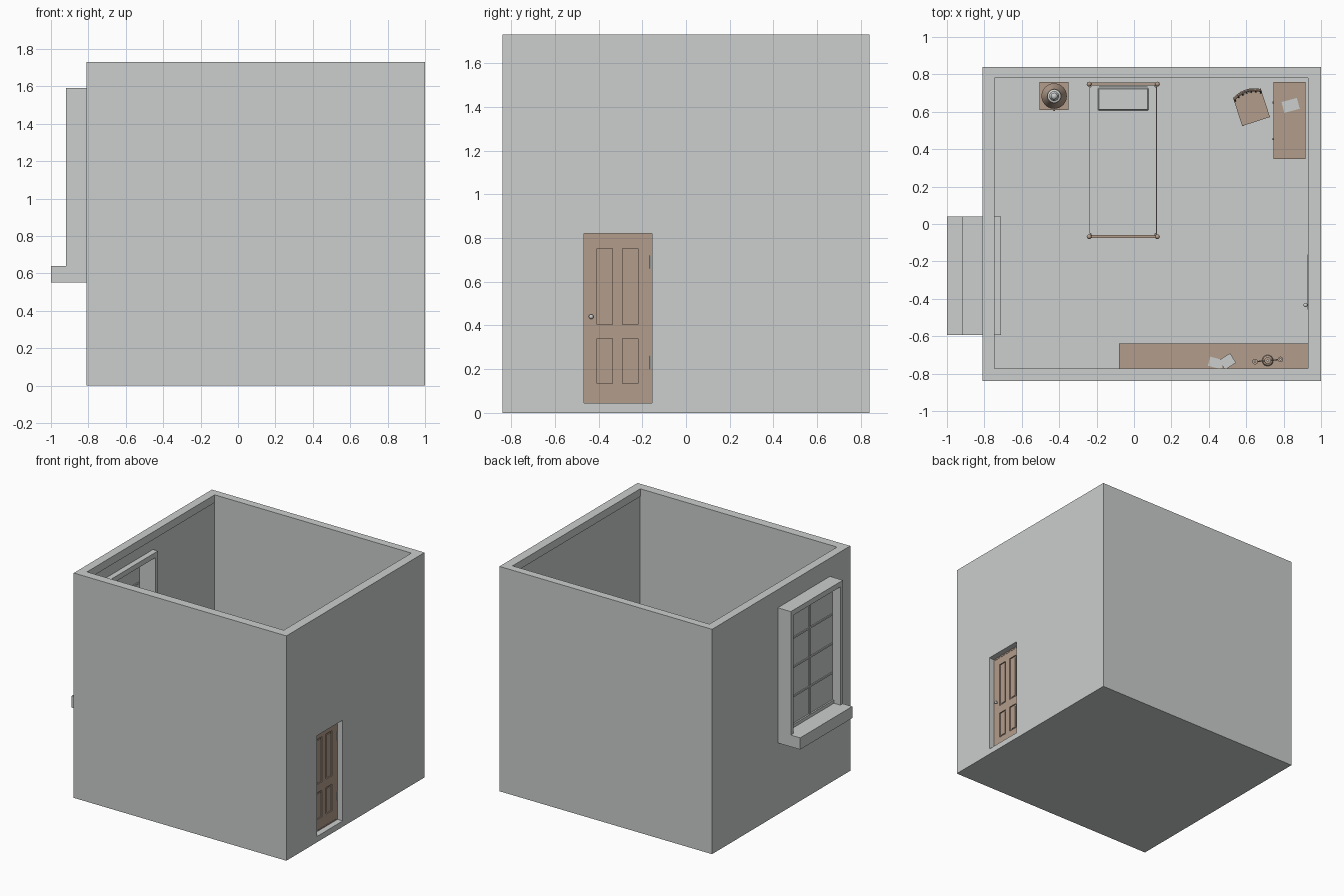
import bpy, bmesh, math
from mathutils import Matrix, Vector

if "Cube" in bpy.data.objects:
    bpy.data.objects.remove(bpy.data.objects["Cube"])


def material(name, rgb):
    m = bpy.data.materials.new(name)
    m.diffuse_color = (*rgb, 1)
    m.use_nodes = True
    m.node_tree.nodes["Principled BSDF"].inputs["Base Color"].default_value = m.diffuse_color
    return m


GREY = material("plaster_grey", (0.60, 0.62, 0.61))
WOOD = material("warm_wood", (0.45, 0.34, 0.265))


class Part:
    """Collects primitives into one named object."""
    def __init__(self, name, mat, matrix=Matrix()):
        self.name, self.mat, self.matrix = name, mat, matrix
        self.bm = bmesh.new()

    def box(self, x0, x1, y0, y1, z0, z1, turn=0):
        m = (Matrix.Translation(((x0 + x1) / 2, (y0 + y1) / 2, (z0 + z1) / 2))
             @ Matrix.Rotation(turn, 4, 'Z') @ Matrix.Diagonal((x1 - x0, y1 - y0, z1 - z0, 1)))
        bmesh.ops.create_cube(self.bm, size=1, matrix=m)
        return self

    def rod(self, a, b, r, r2=None, n=12):
        a, b = Vector(a), Vector(b)
        d = b - a
        m = Matrix.Translation((a + b) / 2) @ d.to_track_quat('Z', 'Y').to_matrix().to_4x4()
        bmesh.ops.create_cone(self.bm, cap_ends=True, segments=n, radius1=r,
                              radius2=r if r2 is None else r2, depth=d.length, matrix=m)
        return self

    def ball(self, c, r):
        bmesh.ops.create_uvsphere(self.bm, u_segments=12, v_segments=8, radius=r,
                                  matrix=Matrix.Translation(c))
        return self

    def lathe(self, x, y, profile, n=24):
        vs = [self.bm.verts.new((x + r, y, z)) for r, z in profile]
        es = [self.bm.edges.new(p) for p in zip(vs, vs[1:])]
        bmesh.ops.spin(self.bm, geom=vs + es, cent=(x, y, 0), axis=(0, 0, 1),
                       angle=math.tau, steps=n, use_merge=True)
        bmesh.ops.remove_doubles(self.bm, verts=self.bm.verts[:], dist=1e-5)
        bmesh.ops.recalc_face_normals(self.bm, faces=self.bm.faces[:])
        return self

    def done(self, smooth=False):
        me = bpy.data.meshes.new(self.name)
        self.bm.to_mesh(me)
        self.bm.free()
        me.materials.append(self.mat)
        ob = bpy.data.objects.new(self.name, me)
        bpy.context.collection.objects.link(ob)
        ob.matrix_world = self.matrix
        bpy.ops.object.select_all(action='DESELECT')
        ob.select_set(True)
        bpy.context.view_layer.objects.active = ob
        if smooth:
            bpy.ops.object.shade_smooth_by_angle(angle=math.radians(35))
        return ob


FLOOR = 0.045

# room shell with cavity, window opening and door opening
shell = Part("room_shell", GREY).box(-0.81, 1, -0.84, 0.84, 0, 1.73).done()
cuts = [(-0.745, 0.93, -0.772, 0.78, FLOOR, 1.9),
        (-0.752, 0.937, -0.779, 0.787, FLOOR, 1.67),
        (-0.95, -0.6, -0.575, 0.025, 0.64, 1.575),
        (0.8, 1.1, -0.467, -0.155, FLOOR, 0.82)]
for c in cuts:
    cutter = Part("opening_cutter", GREY).box(*c).done()
    cutter.hide_render = True
    bpy.context.view_layer.objects.active = shell
    mod = shell.modifiers.new("opening", 'BOOLEAN')
    mod.operation, mod.object, mod.solver = 'DIFFERENCE', cutter, 'EXACT'
    bpy.ops.object.modifier_apply(modifier=mod.name)
    bpy.data.objects.remove(cutter)

# window frame, sill, glass and glazing bars
p = Part("window_frame", GREY)
for y0, y1 in ((-0.593, -0.563), (0.01, 0.04)):
    p.box(-0.92, -0.71, y0, y1, 0.64, 1.59)
p.box(-0.92, -0.71, -0.563, 0.01, 1.55, 1.59).done()
Part("window_sill", GREY).box(-1, -0.71, -0.593, 0.04, 0.55, 0.64).done()
Part("window_glass", GREY).box(-0.853, -0.847, -0.563, 0.01, 0.64, 1.55).done()
p = Part("window_bars", GREY)
p.box(-0.862, -0.838, -0.284, -0.269, 0.66, 1.54)
for i in range(1, 4):
    z = 0.65 + i * 0.225
    p.box(-0.86, -0.84, -0.555, 0.0, z - 0.006, z + 0.006)
for z0, z1 in ((0.64, 0.665), (1.535, 1.55)):
    p.box(-0.865, -0.835, -0.563, 0.01, z0, z1)
p.done()

# door: lining, rails around four recessed panels
p = Part("door_lining", WOOD)
p.box(0.93, 0.955, -0.467, -0.458, FLOOR, 0.82).box(0.93, 0.955, -0.164, -0.155, FLOOR, 0.82)
p.box(0.93, 0.955, -0.458, -0.164, 0.81, 0.82).box(0.93, 0.955, -0.458, -0.164, FLOOR, 0.053).done()
rails = Part("door_frame", WOOD)
panels = Part("door_panels", WOOD).box(0.936, 0.944, -0.44, -0.18, 0.07, 0.79)
for y0, y1 in ((-0.458, -0.408), (-0.337, -0.29), (-0.219, -0.164)):
    rails.box(0.927, 0.953, y0, y1, 0.053, 0.81)
for y0, y1 in ((-0.408, -0.337), (-0.29, -0.219)):
    for z0, z1 in ((0.053, 0.135), (0.34, 0.405), (0.752, 0.81)):
        rails.box(0.927, 0.953, y0, y1, z0, z1)
    for z0, z1 in ((0.135, 0.34), (0.405, 0.752)):
        panels.box(0.932, 0.949, y0 + 0.013, y1 - 0.013, z0 + 0.013, z1 - 0.013)
rails.done()
panels.done()
p = Part("door_handle", GREY)
p.rod((0.915, -0.434, 0.44), (0.965, -0.434, 0.44), 0.005)
p.ball((0.917, -0.434, 0.44), 0.011).ball((0.966, -0.434, 0.44), 0.011)
p.done(True)
p = Part("door_hinges", GREY)
for z in (0.2, 0.66):
    p.rod((0.955, -0.163, z), (0.955, -0.163, z + 0.06), 0.004)
p.done(True)

# bed
p = Part("bed_posts", WOOD)
for x in (-0.24, 0.125):
    for y, top in ((-0.068, 0.27), (0.748, 0.38)):
        p.rod((x, y, FLOOR), (x, y, top), 0.009).ball((x, y, top + 0.008), 0.013)
p.done(True)
p = Part("bed_frame", WOOD)
p.box(-0.235, 0.12, -0.076, -0.06, 0.1, 0.25).box(-0.235, 0.12, 0.74, 0.756, 0.1, 0.36)
for x in (-0.236, 0.116):
    p.box(x, x + 0.006, -0.06, 0.74, 0.11, 0.17)
p.done()
p = Part("mattress", GREY).box(-0.237, 0.12, -0.058, 0.74, 0.172, 0.235)
bmesh.ops.bevel(p.bm, geom=p.bm.edges[:], offset=0.008, segments=2, affect='EDGES')
p.done(True)
p = Part("pillow", GREY).box(-0.2, 0.085, 0.6, 0.735, 0.22, 0.25)
bmesh.ops.bevel(p.bm, geom=p.bm.edges[:], offset=0.012, segments=3, affect='EDGES')
p.done(True)

# bedside table with lamp
p = Part("bedside_table", WOOD).box(-0.505, -0.35, 0.61, 0.76, 0.235, 0.248)
p.box(-0.495, -0.36, 0.62, 0.755, 0.16, 0.235).box(-0.485, -0.37, 0.614, 0.62, 0.17, 0.225)
for x in (-0.495, -0.375):
    for y in (0.62, 0.74):
        p.box(x, x + 0.015, y, y + 0.015, FLOOR, 0.16)
p.ball((-0.427, 0.609, 0.2), 0.006).done()
LX, LY = -0.427, 0.684
Part("lamp_base", GREY).lathe(LX, LY, [(0, 0.248), (0.04, 0.248), (0.04, 0.256), (0.015, 0.265),
     (0.026, 0.295), (0.012, 0.325), (0.006, 0.33), (0.006, 0.36), (0.018, 0.385), (0, 0.41)]).done(True)
Part("lamp_shade", WOOD).lathe(LX, LY, [(0.068, 0.345), (0.037, 0.43), (0.034, 0.43),
     (0.065, 0.345), (0.068, 0.345)]).done(True)

# desk with drawers and paper
p = Part("desk", WOOD).box(0.745, 0.917, 0.348, 0.76, 0.325, 0.342)
p.box(0.755, 0.91, 0.358, 0.75, 0.265, 0.325)
for y in (0.37, 0.565):
    p.box(0.749, 0.755, y, y + 0.17, 0.272, 0.318)
    p.ball((0.745, y + 0.085, 0.295), 0.006)
for x in (0.755, 0.892):
    for y in (0.358, 0.732):
        p.box(x, x + 0.018, y, y + 0.018, FLOOR, 0.265)
p.done()
Part("desk_paper", GREY).box(0.795, 0.88, 0.604, 0.664, 0.342, 0.347, math.radians(15)).done()

# chair with bowed spindle back, turned towards the desk
place = Matrix.Translation((0.628, 0.624, 0)) @ Matrix.Rotation(math.radians(18), 4, 'Z')
p = Part("chair_seat", WOOD, place).box(-0.078, 0.078, -0.08, 0.08, 0.205, 0.22).done()
p = Part("chair_frame", WOOD, place)
for x in (-0.072, 0.072):
    for y in (-0.076, 0.07):
        p.rod((x, y, FLOOR), (x, y, 0.21), 0.006, n=8)
    p.rod((x, -0.076, 0.11), (x, 0.07, 0.11), 0.004, n=8)
arc = [(-0.075 + 0.025 * i, 0.07 + 0.022 * (1 - ((i - 3) / 3) ** 2)) for i in range(7)]
for x, y in arc:
    p.rod((x * 0.95, y - 0.012, 0.215), (x, y, 0.385), 0.004, n=8)
for (xa, ya), (xb, yb) in zip(arc, arc[1:]):
    p.rod((xa, ya, 0.388), (xb, yb, 0.388), 0.008, n=8)
p.done(True)

# long sideboard
p = Part("sideboard", WOOD).box(-0.08, 0.93, -0.772, -0.64, 0.335, 0.352)
p.box(-0.07, 0.925, -0.77, -0.652, 0.065, 0.335).box(-0.06, 0.92, -0.765, -0.665, FLOOR, 0.065)
for i in range(5):
    x = -0.06 + i * 0.196
    p.box(x, x + 0.186, -0.652, -0.646, 0.08, 0.325)
p.done()

# loose papers on the sideboard
p = Part("papers", GREY)
p.box(0.4, 0.475, -0.768, -0.718, 0.352, 0.356, math.radians(-15))
p.box(0.465, 0.535, -0.765, -0.705, 0.356, 0.362, math.radians(32)).done()

# two-armed candle holder
CX, CY = 0.715, -0.73
p = Part("candle_holder", WOOD).lathe(CX, CY, [(0, 0.352), (0.03, 0.352), (0.026, 0.362),
    (0.007, 0.372), (0.007, 0.42), (0.013, 0.43), (0.006, 0.44), (0.006, 0.46), (0.018, 0.468), (0, 0.468)])
for s in (-1, 1):
    bend = [(CX + s * 0.068 * t / 6, CY + s * 0.006 * t / 6,
             0.435 - 0.02 * math.sin(math.pi * t / 6)) for t in range(7)]
    for a, b in zip(bend, bend[1:]):
        p.rod(a, b, 0.003, n=8)
    p.rod(bend[-1], Vector(bend[-1]) + Vector((0, 0, 0.012)), 0.008, 0.015)
p.done(True)
p = Part("candles", GREY)
for s, z in ((-1, 0.447), (0, 0.468), (1, 0.447)):
    p.rod((CX + s * 0.068, CY + s * 0.006, z), (CX + s * 0.068, CY + s * 0.006, z + 0.06), 0.006)
p.done(True)
